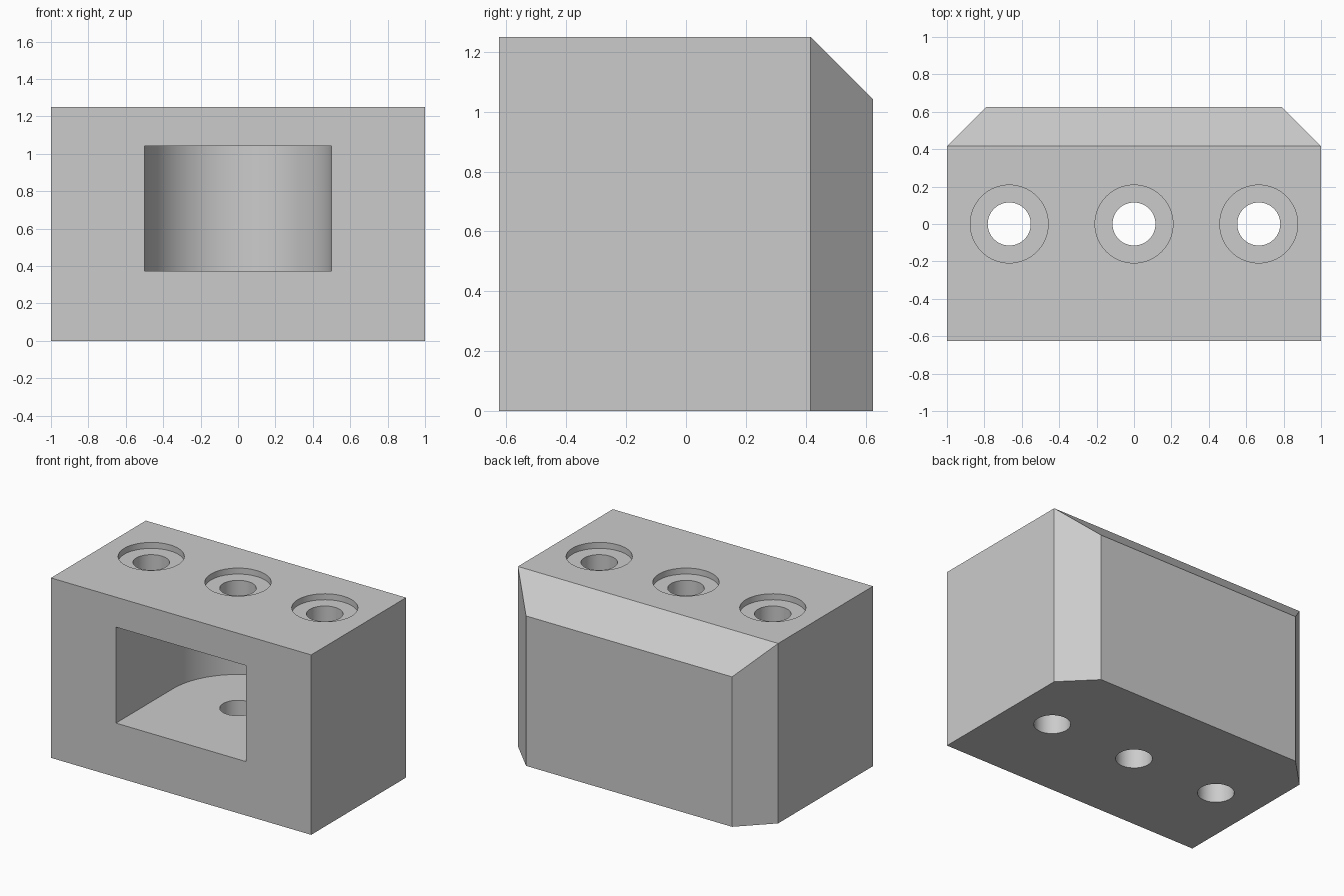
import bpy, bmesh, math
from mathutils import Vector

old = bpy.data.objects.get("Cube")
if old:
    bpy.data.objects.remove(old, do_unlink=True)

WIDTH, DEPTH, HEIGHT = 2.0, 1.25, 1.25
CHAMFER = 0.2083
HOLE_SPACING = 0.667

grey = bpy.data.materials.new("plain grey")
grey.use_nodes = True
grey.diffuse_color = (0.6, 0.6, 0.6, 1)
grey.node_tree.nodes["Principled BSDF"].inputs["Base Color"].default_value = (0.6, 0.6, 0.6, 1)


def prism(name, outline, z0, z1):
    """Extrude a flat outline from z0 up to z1."""
    bm = bmesh.new()
    face = bm.faces.new([bm.verts.new((x, y, z0)) for x, y in outline])
    top = bmesh.ops.extrude_face_region(bm, geom=[face])["geom"]
    bmesh.ops.translate(bm, vec=(0, 0, z1 - z0),
                        verts=[g for g in top if isinstance(g, bmesh.types.BMVert)])
    bmesh.ops.recalc_face_normals(bm, faces=bm.faces)
    mesh = bpy.data.meshes.new(name)
    bm.to_mesh(mesh)
    bm.free()
    mesh.materials.append(grey)
    obj = bpy.data.objects.new(name, mesh)
    bpy.context.collection.objects.link(obj)
    return obj


def arc(cx, radius, turn, steps):
    return [(cx + radius * math.cos(turn * i / steps), radius * math.sin(turn * i / steps))
            for i in range(steps + 1)]


def circle(cx, radius):
    return arc(cx, radius, math.tau, 64)[:-1]


def cut(target, cutter):
    cutter.hide_render = True
    mod = target.modifiers.new("cut", 'BOOLEAN')
    mod.operation = 'DIFFERENCE'
    mod.solver = 'EXACT'
    mod.object = cutter
    bpy.context.view_layer.objects.active = target
    bpy.ops.object.modifier_apply(modifier=mod.name)
    bpy.data.objects.remove(cutter, do_unlink=True)


# Block with two chamfered rear corners
w, d = WIDTH / 2, DEPTH / 2
block = prism("block", [(-w, -d), (w, -d), (w, d - CHAMFER), (w - CHAMFER, d),
                        (CHAMFER - w, d), (-w, d - CHAMFER)], 0, HEIGHT)

# Sloped chamfer along the top rear edge
bm = bmesh.new()
bm.from_mesh(block.data)
sliced = bmesh.ops.bisect_plane(bm, geom=bm.verts[:] + bm.edges[:] + bm.faces[:], dist=1e-4,
                                plane_co=(0, d, HEIGHT - CHAMFER),
                                plane_no=Vector((0, 1, 1)).normalized(), clear_outer=True)
bmesh.ops.holes_fill(bm, edges=[e for e in bm.edges if e.is_boundary])
bmesh.ops.recalc_face_normals(bm, faces=bm.faces)
bm.to_mesh(block.data)
bm.free()

# Front pocket with a half-round rear wall
pocket = arc(0, 0.5, math.pi, 48) + [(-0.5, -d - 0.2), (0.5, -d - 0.2)]
cut(block, prism("pocket_cutter", pocket, 0.375, HEIGHT - CHAMFER))

# Three through holes with shallow counterbores
for i in (-1, 0, 1):
    x = i * HOLE_SPACING
    cut(block, prism("hole_cutter", circle(x, 0.115), -0.2, HEIGHT + 0.2))
    cut(block, prism("counterbore_cutter", circle(x, 0.2083), HEIGHT - 0.0417, HEIGHT + 0.2))

# Smooth round walls, keep hard edges
bpy.ops.object.select_all(action='DESELECT')
block.select_set(True)
bpy.context.view_layer.objects.active = block
bpy.ops.object.shade_smooth_by_angle(angle=math.radians(30))
